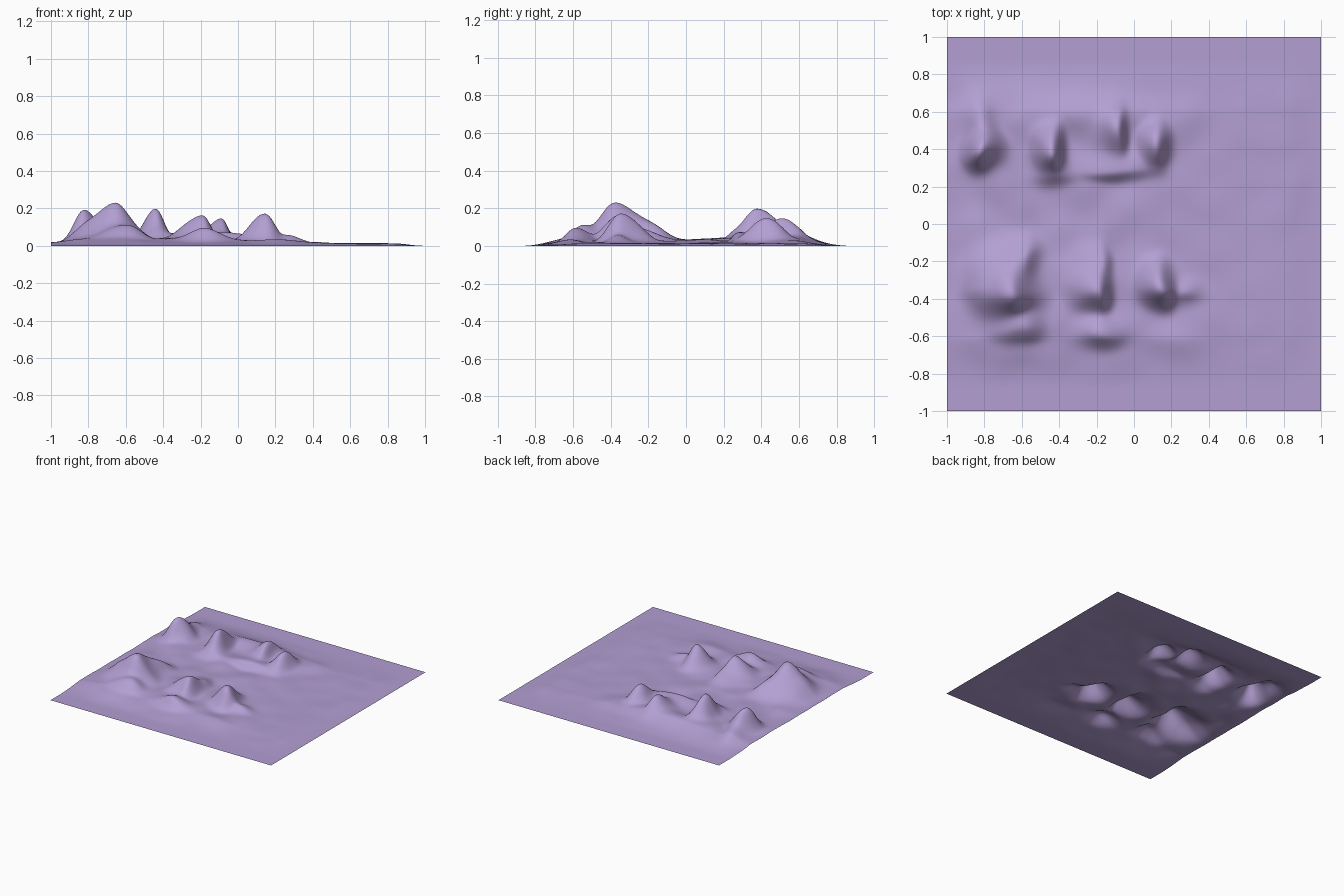
import bpy, bmesh, math
from mathutils import Vector, noise

# Each hill: x, y, height, then falloff to the left, right, front and back
HILLS = [
    # front left massif: summit, north ridge, west shoulder, front shelf
    (-0.66, -0.37, 0.228, .13, .10, .10, .14),
    (-0.58, -0.20, 0.100, .16, .055, .10, .10),
    (-0.83, -0.33, 0.080, .08, .10, .06, .12),
    (-0.60, -0.56, 0.105, .13, .08, .055, .07),
    # front middle
    (-0.20, -0.36, 0.160, .10, .050, .08, .10),
    (-0.18, -0.20, 0.070, .12, .040, .08, .08),
    (-0.18, -0.58, 0.090, .10, .10, .055, .07),
    # front right
    (0.14, -0.34, 0.170, .075, .055, .07, .09),
    (0.27, -0.37, 0.055, .08, .08, .05, .06),
    (0.22, -0.64, 0.030, .12, .14, .09, .10),
    # back row
    (-0.82, 0.40, 0.195, .065, .07, .07, .10),
    (-0.82, 0.57, 0.070, .09, .07, .08, .09),
    (-0.43, 0.385, 0.195, .07, .05, .075, .10),
    (-0.41, 0.27, 0.070, .11, .08, .05, .08),
    (-0.09, 0.50, 0.140, .08, .040, .09, .09),
    (0.12, 0.41, 0.145, .065, .05, .08, .09),
    (-0.10, 0.29, 0.070, .16, .17, .045, .09),
    (-0.25, 0.58, 0.060, .35, .30, .10, .10),
]


def smooth(t):
    t = max(0.0, min(1.0, t))
    return t * t * (3 - 2 * t)


def height(x, y):
    # slightly warped position makes the flanks irregular
    wx = x + 0.03 * noise.noise(Vector((x * 5, y * 5, 1.3)))
    wy = y + 0.03 * noise.noise(Vector((x * 5, y * 5, 7.9)))
    total = 0.0
    for cx, cy, h, l, r, f, b in HILLS:
        dx, dy = wx - cx, wy - cy
        e = (dx / (l if dx < 0 else r)) ** 2 + (dy / (f if dy < 0 else b)) ** 2
        total += (h * math.exp(-e / 2)) ** 2.2
    # broad low apron with gentle lumps
    lump = 0.5 + 0.5 * noise.noise(Vector((x * 5, y * 5, 3.1)))
    west = smooth((0.6 - x) / 0.9)
    base = (0.012 + 0.022 * west) * (0.45 + 1.1 * lump)
    edge = smooth((0.88 - abs(y)) / 0.35)
    side = smooth((1.0 - x) / 0.2) * (0.5 + 0.5 * smooth((x + 1.0) / 0.2))
    return (total + base ** 2.2) ** (1 / 2.2) * min(1, edge * 1.15) * side


# Terrain sheet
bm = bmesh.new()
bmesh.ops.create_grid(bm, x_segments=180, y_segments=180, size=1.0)
for v in bm.verts:
    v.co.z = height(v.co.x, v.co.y)
for f in bm.faces:
    f.smooth = True
bm.normal_update()
mesh = bpy.data.meshes.new("terrain")
bm.to_mesh(mesh)
bm.free()

mat = bpy.data.materials.new("soft purple")
mat.diffuse_color = (0.45, 0.345, 0.65, 1)
mesh.materials.append(mat)
bpy.context.collection.objects.link(bpy.data.objects.new("terrain", mesh))
